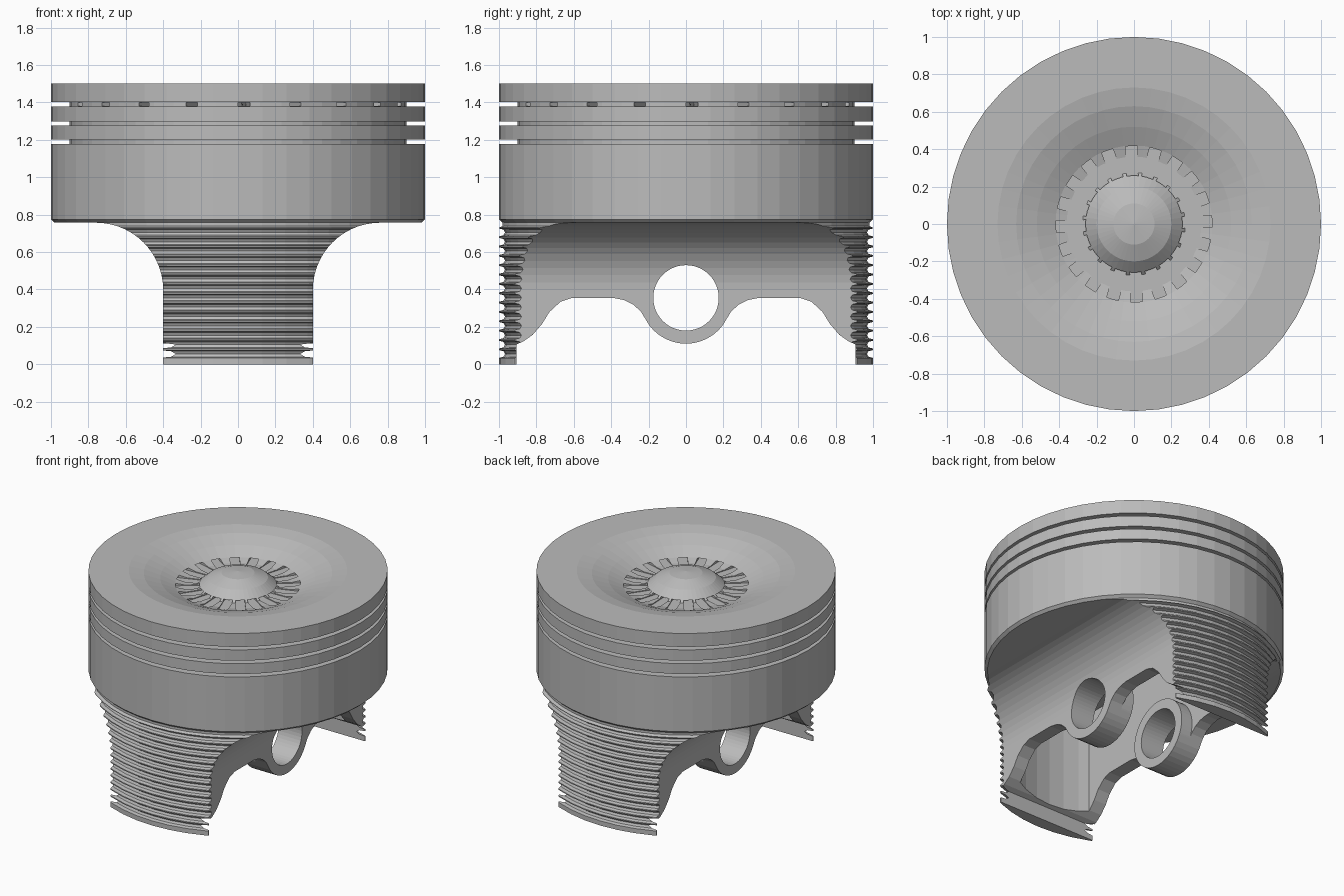
import bpy, bmesh
from math import sin, cos, pi, radians
from mathutils import Matrix, Vector

SEGMENTS = 48

if "Cube" in bpy.data.objects:
    bpy.data.objects.remove(bpy.data.objects["Cube"], do_unlink=True)

metal = bpy.data.materials.new("grey metal")
metal.use_nodes = True
grey = (0.5, 0.5, 0.5, 1)
metal.diffuse_color = grey
metal.node_tree.nodes["Principled BSDF"].inputs["Base Color"].default_value = grey


def make_object(name, bm):
    bmesh.ops.recalc_face_normals(bm, faces=bm.faces)
    mesh = bpy.data.meshes.new(name)
    bm.to_mesh(mesh)
    bm.free()
    mesh.materials.append(metal)
    obj = bpy.data.objects.new(name, mesh)
    bpy.context.collection.objects.link(obj)
    return obj


def revolve(name, profile):
    """Turn (radius, z) points about the z axis."""
    bm = bmesh.new()
    verts = [bm.verts.new((r, 0, z)) for r, z in profile]
    edges = [bm.edges.new(pair) for pair in zip(verts, verts[1:])]
    bmesh.ops.spin(bm, geom=verts + edges, cent=(0, 0, 0), axis=(0, 0, 1),
                   angle=2 * pi, steps=SEGMENTS, use_merge=False)
    bmesh.ops.remove_doubles(bm, verts=bm.verts, dist=0.0005)
    return make_object(name, bm)


def prism(name, outline, axis, low, high):
    """Extrude a 2D outline along the x, y or z axis."""
    place = {"x": lambda a, b: (low, a, b),
             "y": lambda a, b: (a, low, b),
             "z": lambda a, b: (a, b, low)}[axis]
    bm = bmesh.new()
    face = bm.faces.new([bm.verts.new(place(a, b)) for a, b in outline])
    new = bmesh.ops.extrude_face_region(bm, geom=[face])["geom"]
    step = Vector([(high - low) * (axis == k) for k in "xyz"])
    bmesh.ops.translate(bm, vec=step,
                        verts=[v for v in new if isinstance(v, bmesh.types.BMVert)])
    return make_object(name, bm)


def circle(cx, cy, radius, count=SEGMENTS):
    return [(cx + radius * cos(2 * pi * i / count),
             cy + radius * sin(2 * pi * i / count)) for i in range(count)]


def combine(target, tool, operation="DIFFERENCE"):
    tool.hide_render = True
    mod = target.modifiers.new("cut", "BOOLEAN")
    mod.operation = operation
    mod.solver = "EXACT"
    mod.object = tool
    bpy.context.view_layer.objects.active = target
    bpy.ops.object.modifier_apply(modifier=mod.name)
    bpy.data.objects.remove(tool, do_unlink=True)


# Turned body: domed bowl in the crown, ring grooves, lower chamfer, ribbed skirt
profile = [(0, 1.495), (0.11, 1.485), (0.2, 1.45), (0.275, 1.386), (0.36, 1.386),
           (0.42, 1.4), (0.52, 1.445), (0.63, 1.482), (0.73, 1.5), (1, 1.5)]
for z in (1.39, 1.288, 1.19):
    profile += [(1, z + 0.011), (0.9, z + 0.011), (0.9, z - 0.011), (1, z - 0.011)]
profile += [(1, 0.775), (0.98, 0.757), (0.98, 0.74), (1, 0.73)]
for i in reversed(range(14)):
    z = 0.055 + 0.05 * i
    profile += [(1, z + 0.021), (0.976, z + 0.015), (0.968, z),
                (0.976, z - 0.015), (1, z - 0.021)]
profile += [(1, 0), (0, 0)]
piston = revolve("piston_body", profile)

# Side reliefs with a large arch under the crown
arch = [(0.76 - 0.36 * cos(a), 0.397 + 0.36 * sin(a))
        for a in (radians(90 * i / 14) for i in range(15))]
for side in (-1, 1):
    outline = [(0.4, -0.2)] + arch + [(1.3, 0.757), (1.3, -0.2)]
    combine(piston, prism("side_relief", [(side * x, z) for x, z in outline],
                          "y", -1.3, 1.3))

# Scalloped lower edge of the webs, rounded around the pin bosses
boss_arc = [(0.245 * sin(a), 0.355 - 0.245 * cos(a))
            for a in (radians(9 * i) for i in range(7))]
edge = boss_arc + [(0.24, 0.28), (0.28, 0.318), (0.33, 0.343), (0.39, 0.355),
                   (0.61, 0.355), (0.67, 0.335), (0.73, 0.28), (0.77, 0.215),
                   (0.82, 0.157), (0.87, 0.122), (0.907, 0.106), (0.907, -0.2)]
edge = [(-y, z) for y, z in reversed(edge)] + edge[1:]
combine(piston, prism("web_edge_cut", edge, "x", -1.3, 1.3))

# Hollow between the webs, leaving the pin bosses standing
pocket = prism("pocket", circle(0, 0, 0.88), "z", -0.3, 0.9)
sides = [(-0.3, -1.2), (0.3, -1.2), (0.3, 1.2), (-0.3, 1.2)]
combine(pocket, prism("pocket_sides", sides, "z", -0.5, 1.1), "INTERSECT")
for side in (-1, 1):
    low, high = sorted((side * 0.21, side * 0.36))
    combine(pocket, prism("boss", circle(0, 0.355, 0.246), "x", low, high))
combine(piston, pocket)

# Pin hole through both bosses
combine(piston, prism("pin_hole", circle(0, 0.355, 0.175), "x", -1.2, 1.2))

# Star of radial oil channels from the top groove into the bowl
star = []
half = 0.032
hub = half / sin(pi / 20)
for i in range(20):
    turn = Matrix.Rotation(radians(2 + 18 * i), 2)
    valley = Matrix.Rotation(radians(11 + 18 * i), 2)
    star += [tuple(turn @ Vector((0.93, -half))), tuple(turn @ Vector((0.93, half))),
             tuple(valley @ Vector((hub, 0)))]
combine(piston, prism("oil_channels", star, "z", 1.3805, 1.3995))
